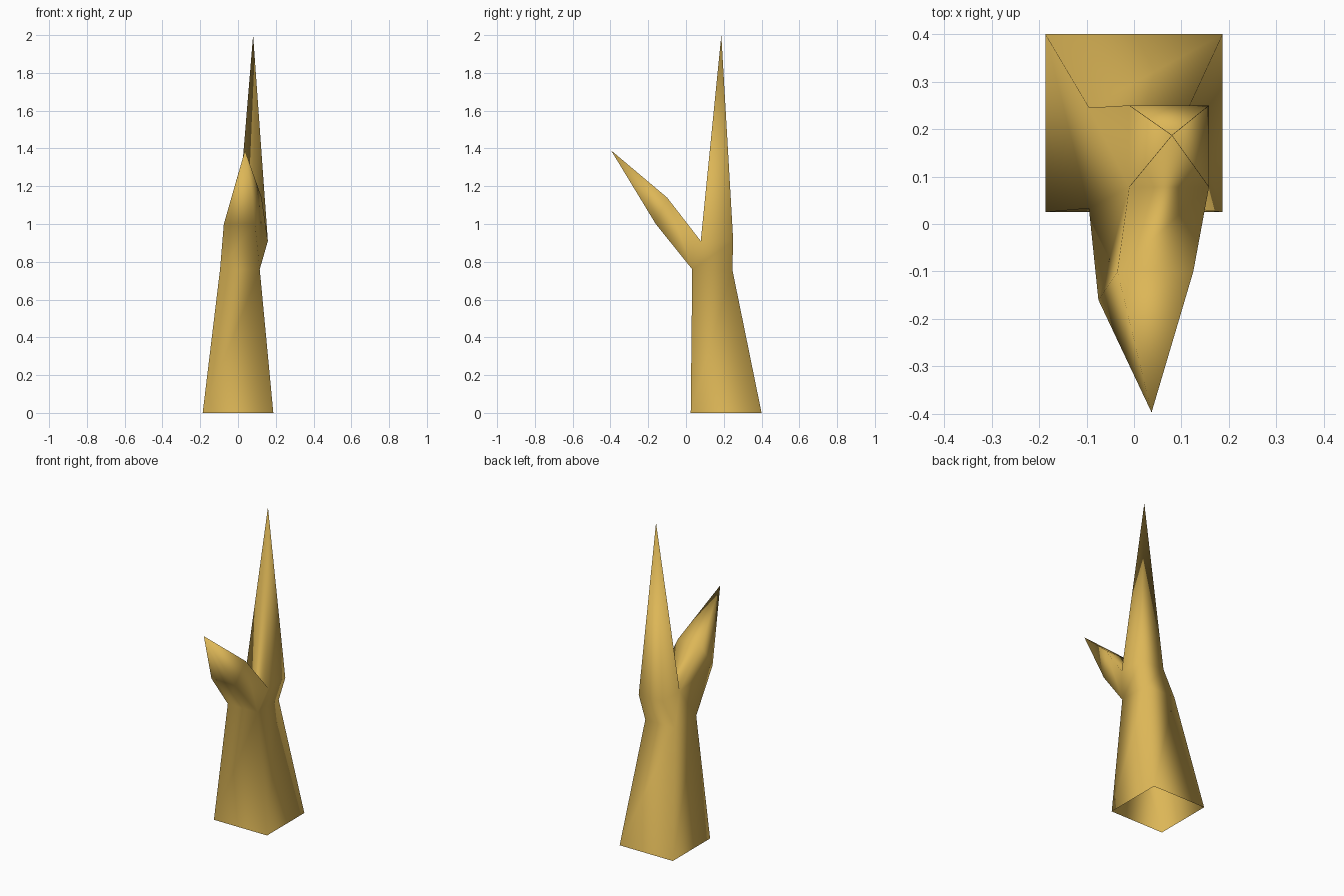
import bpy
import bmesh

if "Cube" in bpy.data.objects:
    bpy.data.objects.remove(bpy.data.objects["Cube"], do_unlink=True)

# Golden tan colour for the whole piece
tan = bpy.data.materials.new("golden_tan")
tan.use_nodes = True
color = (0.72, 0.47, 0.095, 1)
tan.diffuse_color = color
bsdf = next(n for n in tan.node_tree.nodes if n.type == "BSDF_PRINCIPLED")
bsdf.inputs["Base Color"].default_value = color

bm = bmesh.new()


def edge_pair(x0, x1, y, z):
    """Two points across the width, left to right in x."""
    return [bm.verts.new((x0, y, z)), bm.verts.new((x1, y, z))]


def ring(x0, x1, y0, y1, z):
    """Level four-sided ring, front edge first."""
    return edge_pair(x0, x1, y0, z) + edge_pair(x0, x1, y1, z)[::-1]


def bridge(lower, upper, skip=()):
    """Quads between two four-sided rings."""
    for i in range(4):
        if i not in skip:
            j = (i + 1) % 4
            bm.faces.new((lower[i], lower[j], upper[j], upper[i]))


def point(base, tip):
    """Close a ring to a sharp tip."""
    top = bm.verts.new(tip)
    for i in range(4):
        bm.faces.new((base[i], base[(i + 1) % 4], top))


# Trunk: open square foot tapering up to the fork
foot = ring(-0.187, 0.187, 0.025, 0.4, 0)
neck = ring(-0.095, 0.115, 0.033, 0.245, 0.76)
fork = ring(-0.01, 0.158, 0.078, 0.25, 0.91)
bridge(foot, neck)
bridge(neck, fork, skip=(0,))

# Tall spike
point(fork, (0.08, 0.187, 2))

# Side branch grown from the front of the fork
branch_root = neck[:2] + fork[1::-1]
branch_mid = (edge_pair(-0.075, 0.09, -0.16, 1.0)
              + edge_pair(-0.035, 0.125, -0.1, 1.14)[::-1])
bridge(branch_root, branch_mid)
point(branch_mid, (0.037, -0.397, 1.39))

bmesh.ops.recalc_face_normals(bm, faces=bm.faces[:])
for face in bm.faces:
    face.smooth = True

mesh = bpy.data.meshes.new("forked_spike")
bm.to_mesh(mesh)
bm.free()
mesh.materials.append(tan)
bpy.context.collection.objects.link(bpy.data.objects.new("forked_spike", mesh))
